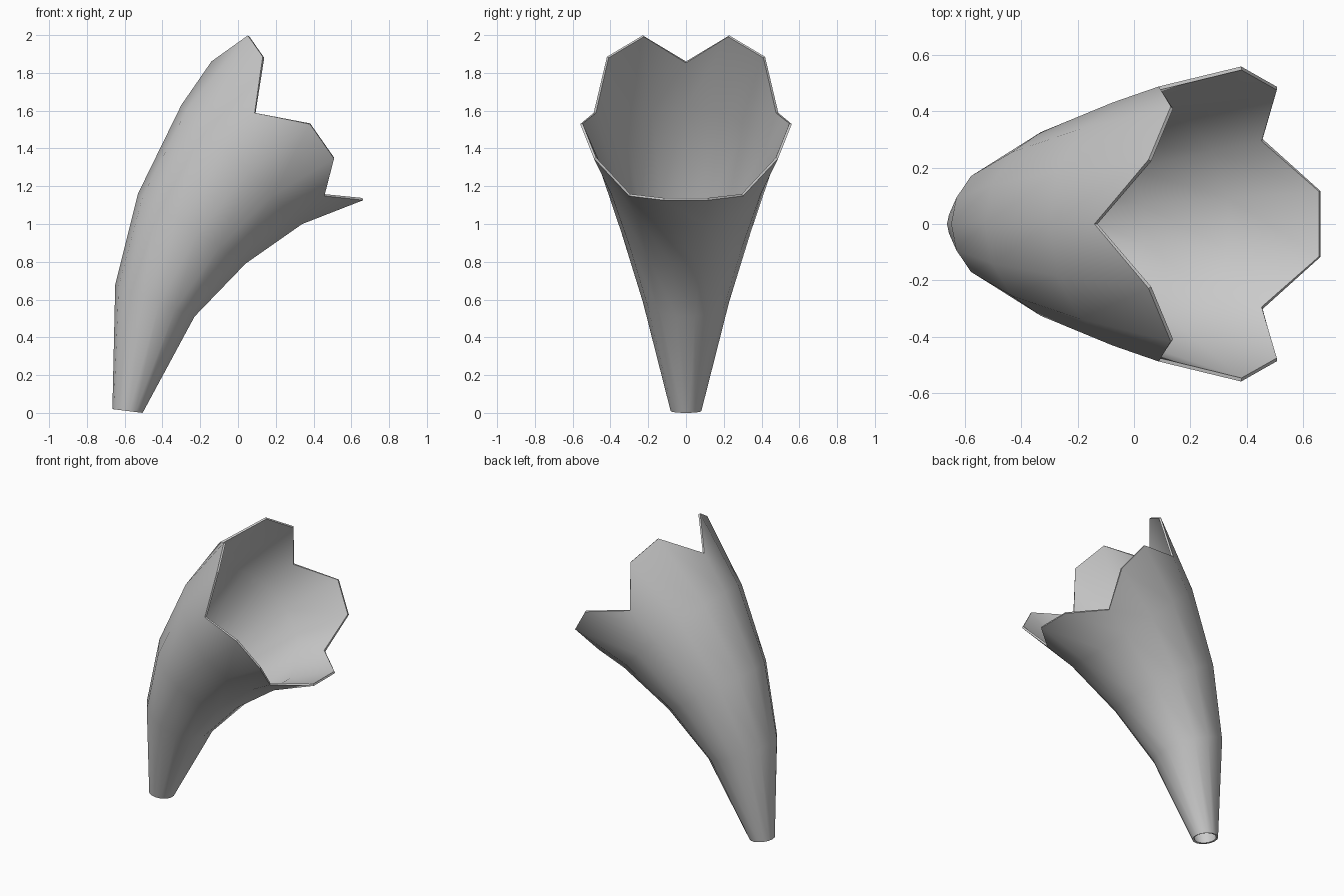
import bpy, bmesh, math
from mathutils import Vector

if "Cube" in bpy.data.objects:
    bpy.data.objects.remove(bpy.data.objects["Cube"])

SIDES = 15  # five petals, three points each

# Each cross-section: its upper vertex and lower edge in the xz plane
SECTIONS = [
    ((-0.665, 0.02), (-0.505, 0.0)),
    ((-0.65, 0.68), (-0.23, 0.51)),
    ((-0.53, 1.16), (0.04, 0.79)),
    ((-0.30, 1.63), (0.34, 1.00)),
]


def ring_from_ends(top, low):
    top, low = Vector((top[0], 0, top[1])), Vector((low[0], 0, low[1]))
    radius = (top - low).length / (1 + math.cos(math.pi / SIDES))
    up = (top - low).normalized()
    return top - up * radius, up, radius


def ring_point(ring, i):
    centre, up, radius = ring
    a = math.tau * i / SIDES
    return centre + up * radius * math.cos(a) + Vector((0, radius * math.sin(a), 0))


# Curved trumpet wall
bm = bmesh.new()
rows = []
for top, low in SECTIONS:
    ring = ring_from_ends(top, low)
    rows.append([bm.verts.new(ring_point(ring, i)) for i in range(SIDES)])

# Petal rim: every third point stays back as a notch, the others flare forward
notch = (Vector((0.19, 0, 1.467)), Vector((-0.643, 0, 0.766)), 0.514)
tip = (Vector((0.347, 0, 1.577)), Vector((-0.574, 0, 0.819)), 0.563)
rows.append([bm.verts.new(ring_point(tip if i % 3 else notch, i)) for i in range(SIDES)])

for a, b in zip(rows, rows[1:]):
    for i in range(SIDES):
        j = (i + 1) % SIDES
        bm.faces.new((a[i], a[j], b[j], b[i]))

# Make the wall normals point outward
bm.normal_update()
f = bm.faces[:][0]
c0 = sum((v.co for v in rows[0]), Vector()) / SIDES
if f.normal.dot(f.calc_center_median() - c0 - Vector((0.07, 0, 0.3))) < 0:
    bmesh.ops.reverse_faces(bm, faces=bm.faces[:])

mesh = bpy.data.meshes.new("flower_trumpet")
bm.to_mesh(mesh)
bm.free()
obj = bpy.data.objects.new("flower_trumpet", mesh)
bpy.context.collection.objects.link(obj)

# Thin wall, thickened inward
solid = obj.modifiers.new("wall", 'SOLIDIFY')
solid.thickness = 0.013
solid.offset = -1

bpy.context.view_layer.objects.active = obj
obj.select_set(True)
bpy.ops.object.modifier_apply(modifier="wall")
bpy.ops.object.shade_smooth_by_angle(angle=math.radians(40))
